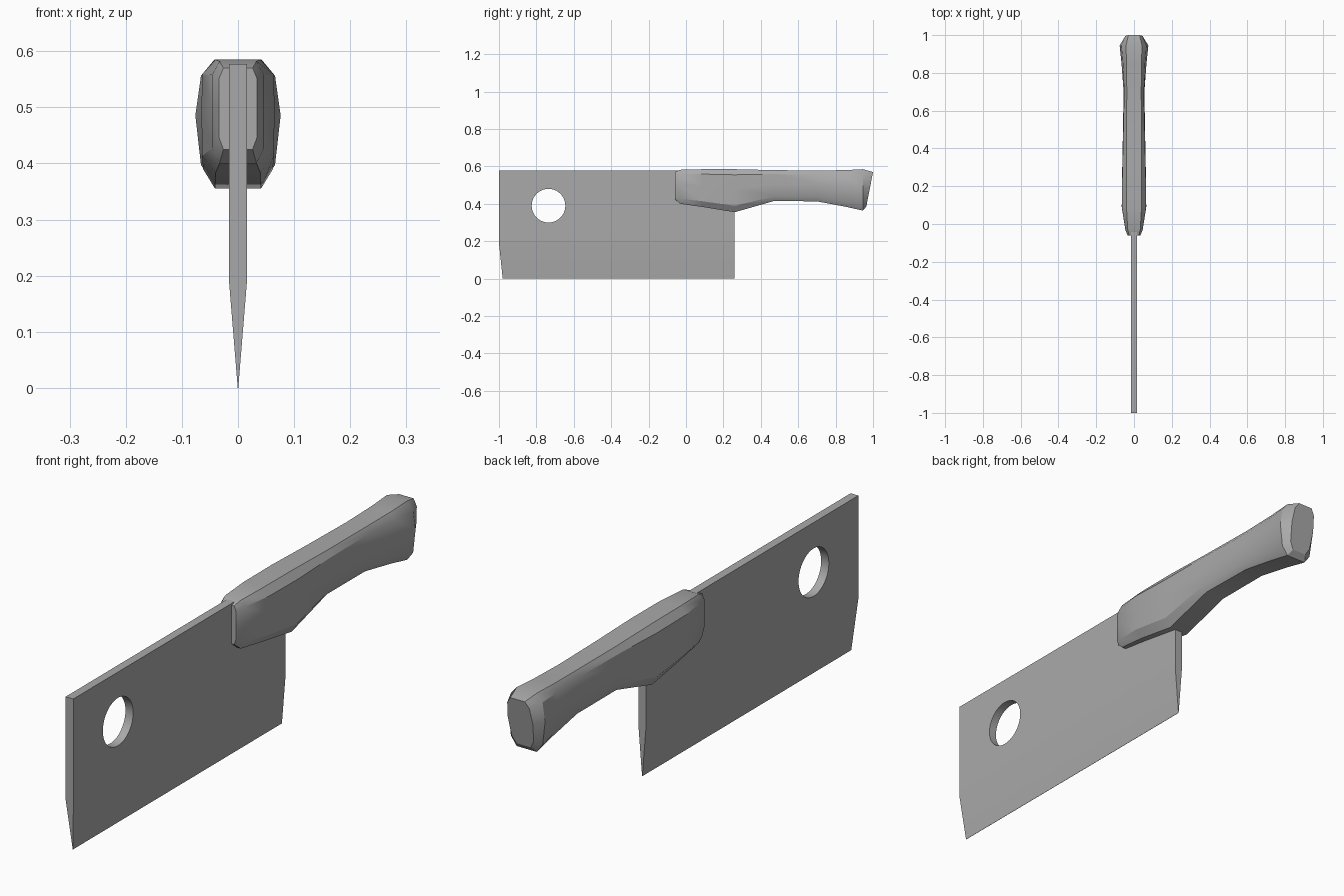
import bpy, bmesh, math

if "Cube" in bpy.data.objects:
    bpy.data.objects.remove(bpy.data.objects["Cube"])

# One plain grey material
grey = bpy.data.materials.new("steel_grey")
grey.use_nodes = True
COLOR = (0.4, 0.4, 0.4, 1)
grey.diffuse_color = COLOR
grey.node_tree.nodes["Principled BSDF"].inputs["Base Color"].default_value = COLOR


def loft(name, rings):
    """Skin a row of equal-length closed rings and cap both ends."""
    bm = bmesh.new()
    loops = [[bm.verts.new(p) for p in ring] for ring in rings]
    n = len(loops[0])
    for a, b in zip(loops, loops[1:]):
        for i in range(n):
            j = (i + 1) % n
            bm.faces.new((a[i], a[j], b[j], b[i]))
    bm.faces.new(loops[0])
    bm.faces.new(loops[-1])
    bmesh.ops.recalc_face_normals(bm, faces=bm.faces)
    mesh = bpy.data.meshes.new(name)
    bm.to_mesh(mesh)
    bm.free()
    obj = bpy.data.objects.new(name, mesh)
    bpy.context.collection.objects.link(obj)
    mesh.materials.append(grey)
    return obj


def activate(obj):
    bpy.ops.object.select_all(action="DESELECT")
    obj.select_set(True)
    bpy.context.view_layer.objects.active = obj


# Blade: tapered cross-section, with the front edge slanting near the tip
HALF = 0.016
half_profile = [(HALF, 0.577), (HALF, 0.22), (HALF, 0.19)]
profile = half_profile + [(0.0005, 0), (-0.0005, 0)] + [(-x, z) for x, z in reversed(half_profile)]


def front_edge(z):
    return -1 + 0.02 * max(0, 1 - z / 0.16)


blade = loft("blade", [
    [(x, front_edge(z), z) for x, z in profile],
    [(x, 0.26, z) for x, z in profile],
])

# Round hanging hole
bpy.ops.mesh.primitive_cylinder_add(vertices=40, radius=0.09, depth=0.3,
                                    location=(0, -0.735, 0.39),
                                    rotation=(0, math.pi / 2, 0))
cutter = bpy.context.object
cutter.name = "hole_cutter"
cutter.hide_render = True
cut = blade.modifiers.new("hole", "BOOLEAN")
cut.operation = "DIFFERENCE"
cut.solver = "EXACT"
cut.object = cutter
activate(blade)
bpy.ops.object.modifier_apply(modifier="hole")
bpy.data.objects.remove(cutter)


# Handle: ten-sided sections that change along its length
def section(y, bottom, top, flat, side, mid, lean=0):
    """flat, side and mid are half widths; lean pushes the top backwards."""
    h = top - bottom
    half = [(flat, top), (side, top - 0.13 * h), (mid, top - 0.45 * h),
            (side, bottom + 0.15 * h), (flat, bottom)]
    ring = half + [(-x, z) for x, z in reversed(half)]
    return [(x, y + lean * ((z - bottom) / h - 0.5), z) for x, z in ring]


handle = loft("handle", [
    section(-0.06, 0.425, 0.570, 0.026, 0.034, 0.034),
    section(-0.03, 0.400, 0.582, 0.033, 0.046, 0.046),
    section(0.09, 0.383, 0.585, 0.040, 0.064, 0.065),
    section(0.26, 0.355, 0.585, 0.041, 0.062, 0.063),
    section(0.47, 0.415, 0.580, 0.040, 0.057, 0.059),
    section(0.70, 0.413, 0.578, 0.038, 0.052, 0.055),
    section(0.85, 0.385, 0.580, 0.040, 0.058, 0.066),
    section(0.945, 0.364, 0.585, 0.042, 0.066, 0.076),
    section(0.982, 0.385, 0.570, 0.030, 0.046, 0.052, 0.036),
])

# Smooth shading with sharp creases
for obj in (blade, handle):
    activate(obj)
    bpy.ops.object.shade_smooth_by_angle(angle=math.radians(30))
